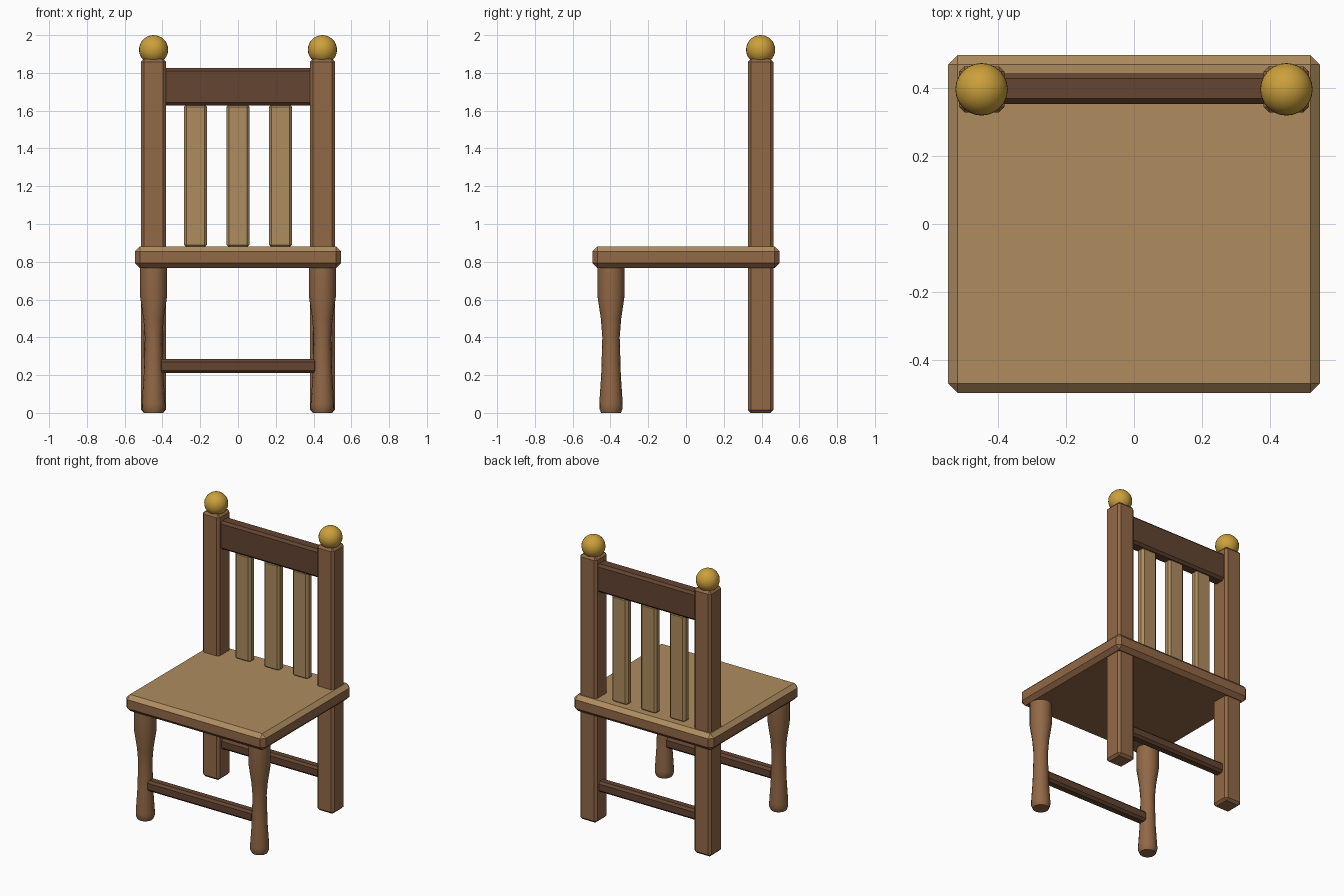
import bpy, bmesh, math

if "Cube" in bpy.data.objects:
    bpy.data.objects.remove(bpy.data.objects["Cube"])


def material(name, rgb):
    m = bpy.data.materials.new(name)
    m.diffuse_color = (*rgb, 1)
    m.use_nodes = True
    m.node_tree.nodes["Principled BSDF"].inputs["Base Color"].default_value = m.diffuse_color
    return m


BROWN = material("mid_brown_wood", (0.287, 0.138, 0.061))
DARK = material("dark_brown_wood", (0.125, 0.058, 0.031))
TAN = material("tan_wood", (0.43, 0.265, 0.115))
GOLD = material("gold", (0.60, 0.35, 0.045))


def add_object(name, bm, mats):
    mesh = bpy.data.meshes.new(name)
    bm.normal_update()
    bm.to_mesh(mesh)
    bm.free()
    for m in mats:
        mesh.materials.append(m)
    ob = bpy.data.objects.new(name, mesh)
    bpy.context.collection.objects.link(ob)
    return ob


def smooth(ob, angle=40):
    bpy.ops.object.select_all(action='DESELECT')
    ob.select_set(True)
    bpy.context.view_layer.objects.active = ob
    bpy.ops.object.shade_smooth_by_angle(angle=math.radians(angle))


def chamfer_box(name, centre, size, bevel, mats, top_index=0):
    """Box with flat chamfers; upward faces take top_index."""
    bm = bmesh.new()
    bmesh.ops.create_cube(bm, size=1)
    for v in bm.verts:
        v.co = [c + s * k for c, s, k in zip(centre, size, v.co)]
    bmesh.ops.bevel(bm, geom=bm.edges[:], offset=bevel, segments=1,
                    affect='EDGES', profile=0.5)
    bm.normal_update()
    for f in bm.faces:
        if f.normal.z > 0.3:
            f.material_index = top_index
    return add_object(name, bm, mats)


def turned(name, x, y, profile, sides, mat):
    """Lathe a (radius, height) profile around a vertical axis."""
    bm = bmesh.new()
    rings = []
    for r, z in profile:
        rings.append([bm.verts.new((x + r * math.cos(2 * math.pi * i / sides),
                                    y + r * math.sin(2 * math.pi * i / sides), z))
                      for i in range(sides)])
    for a, b in zip(rings, rings[1:]):
        for i in range(sides):
            j = (i + 1) % sides
            bm.faces.new((a[i], a[j], b[j], b[i]))
    bm.faces.new(rings[0][::-1])
    bm.faces.new(rings[-1])
    ob = add_object(name, bm, [mat])
    smooth(ob)


LEG_X, BACK_Y, FRONT_Y = 0.447, 0.395, -0.397

# Seat: tan on top, brown on sides and underside
chamfer_box("seat", (0, 0, 0.824), (1.09, 0.99, 0.116), 0.027, [BROWN, TAN], 1)

LEG_PROFILE = [(0.052, 0), (0.062, 0.025), (0.062, 0.05), (0.052, 0.2),
               (0.046, 0.4), (0.054, 0.5), (0.072, 0.62), (0.072, 0.78)]

for side, s in (("left", -1), ("right", 1)):
    # Back post, running from floor to finial
    chamfer_box(side + "_back_post", (s * LEG_X, BACK_Y, 0.937),
                (0.133, 0.135, 1.874), 0.016, [BROWN])
    # Turned front leg
    turned(side + "_front_leg", s * LEG_X, FRONT_Y, LEG_PROFILE, 16, BROWN)
    # Ball finial
    bm = bmesh.new()
    bmesh.ops.create_uvsphere(bm, u_segments=24, v_segments=16, radius=0.077)
    bmesh.ops.translate(bm, verts=bm.verts, vec=(s * LEG_X, BACK_Y, 1.923))
    smooth(add_object(side + "_finial", bm, [GOLD]))

# Top rail between the posts
chamfer_box("top_rail", (0, 0.397, 1.727), (0.82, 0.09, 0.2), 0.016, [DARK])

# Back slats
for i, name in enumerate(("left_slat", "middle_slat", "right_slat")):
    chamfer_box(name, ((i - 1) * 0.225, 0.397, 1.255),
                (0.124, 0.06, 0.76), 0.015, [TAN])

# Low stretchers, front and back
for name, y in (("front_stretcher", FRONT_Y), ("back_stretcher", BACK_Y)):
    chamfer_box(name, (0, y, 0.248), (0.84, 0.07, 0.075), 0.015, [DARK])
